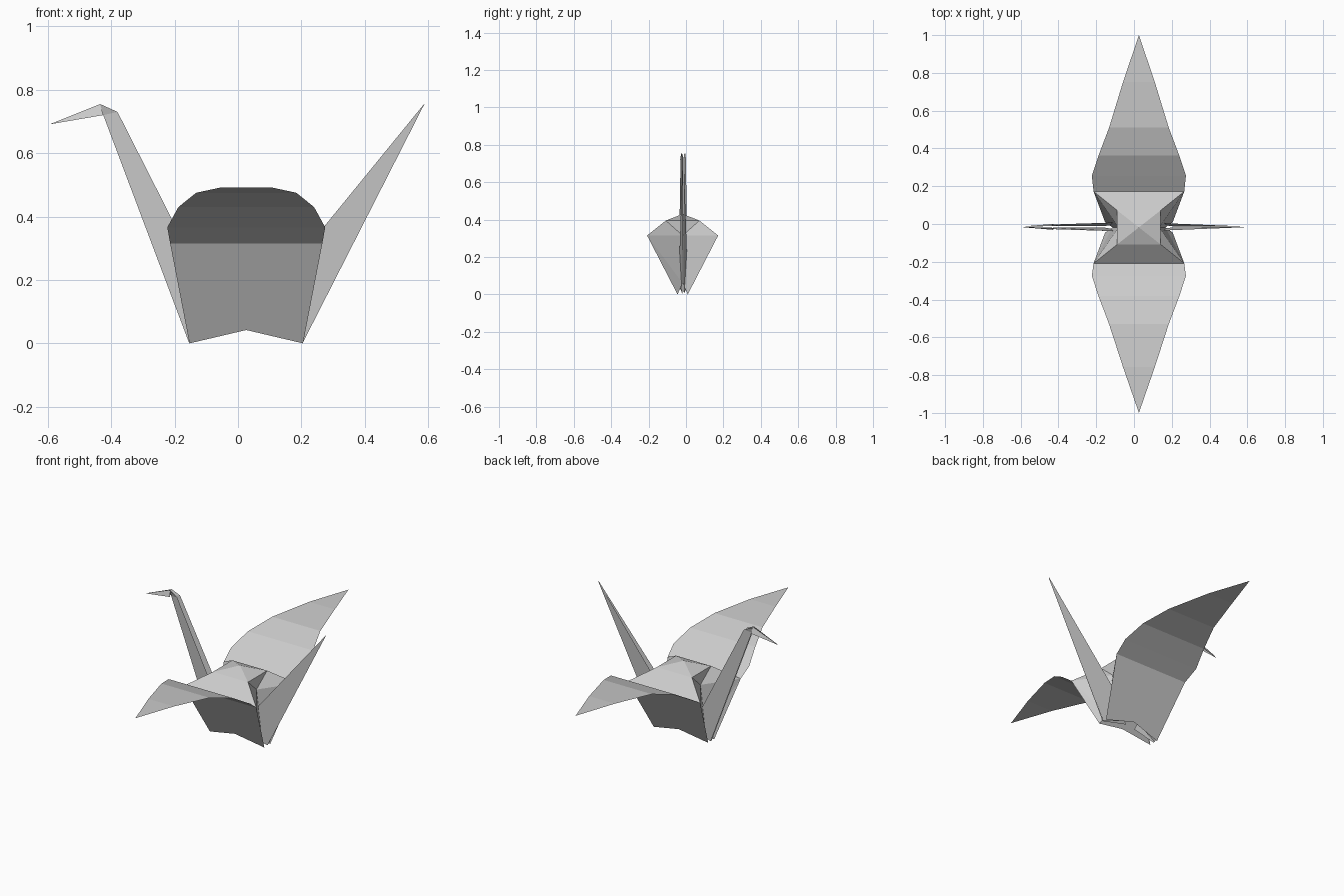
import bpy

if "Cube" in bpy.data.objects:
    bpy.data.objects.remove(bpy.data.objects["Cube"])

CX, CY = 0.026, -0.018   # centre of the folded body


def make(name, verts, faces):
    mesh = bpy.data.meshes.new(name)
    mesh.from_pydata(verts, [], faces)
    mesh.validate()
    mesh.update()
    ob = bpy.data.objects.new(name, mesh)
    bpy.context.collection.objects.link(ob)
    return ob


# Wings: side panel that turns outward into a tapering curved wing
# rows: half width, distance from centre line, height, y shift
rows = [(0.179, 0.0275, 0.0, CY), (0.24, 0.19, 0.315, CY),
        (0.249, 0.265, 0.366, -0.01), (0.214, 0.372, 0.43, -0.01),
        (0.158, 0.52, 0.475, -0.01), (0.084, 0.755, 0.491, -0.003)]
for side, name in ((-1, "front_wing"), (1, "back_wing")):
    verts = []
    for i, (w, d, z, c) in enumerate(rows):
        notch_d, notch_z = (0.049, 0.042) if i == 0 else (d, z)
        verts += [(CX - w, c + side * d, z),
                  (CX, c + side * notch_d, notch_z),
                  (CX + w, c + side * d, z)]
    verts.append((CX, side * 1.0, 0.491))
    faces = []
    for r in range(len(rows) - 1):
        for k in (0, 1):
            a = r * 3 + k
            faces.append((a, a + 1, a + 4, a + 3))
    tip, last = len(verts) - 1, 3 * (len(rows) - 1)
    faces += [(last, last + 1, tip), (last + 1, last + 2, tip)]
    if side > 0:
        faces = [f[::-1] for f in faces]
    make(name, verts, faces)

# Puffed back: a low faceted dome with steep end pockets
outer = [(-0.24, -0.19), (0.24, -0.19), (0.24, 0.19), (-0.24, 0.19)]
inner = [(-0.115, -0.09), (0.115, -0.09), (0.115, 0.09), (-0.115, 0.09)]
verts = [(CX + x, CY + y, 0.315) for x, y in outer]
verts += [(CX + x, CY + y, 0.395) for x, y in inner]
verts += [(CX, CY, 0.43), (CX - 0.108, CY, 0.315), (CX + 0.108, CY, 0.315)]
faces = [(4 + i, 4 + (i + 1) % 4, 8) for i in range(4)]
faces += [(0, 1, 5, 4), (2, 3, 7, 6),
          (5, 10, 6), (1, 10, 5), (6, 10, 2),
          (7, 9, 4), (4, 9, 0), (3, 9, 7)]
make("puffed_back", verts, faces)

# Gussets: inward folded ends joining the side panels
for s, name in ((-1, "neck_gusset"), (1, "tail_gusset")):
    verts = [(CX + s * 0.108, CY, 0.315), (CX + s * 0.14, CY, 0.06)]
    faces = []
    for t in (-1, 1):
        n = len(verts)
        verts += [(CX + s * 0.24, CY + t * 0.19, 0.315),
                  (CX + s * 0.179, CY + t * 0.0275, 0.0)]
        tris = [(0, n, 1), (n, n + 1, 1)]
        faces += tris if s * t > 0 else [f[::-1] for f in tris]
    make(name, verts, faces)


def folded(name, ridge, edge):
    """Two paper layers joined along the ridge; points are (x, z, half gap)."""
    verts, faces, n = [], [], len(ridge)
    for t in (-1, 1):
        o = len(verts)
        verts += [(x, -0.015 + t * g, z) for x, z, g in ridge + edge]
        for i in range(n - 1):
            f = (o + i, o + i + 1, o + n + i + 1, o + n + i)
            faces.append(f if t > 0 else f[::-1])
    return make(name, verts, faces)


# Neck, head and tail
folded("neck", [(-0.155, 0.003, 0.004), (-0.425, 0.72, 0.004), (-0.435, 0.755, 0.006)],
       [(-0.035, 0.05, 0.025), (-0.38, 0.73, 0.014), (-0.434, 0.754, 0.012)])
folded("head", [(-0.435, 0.755, 0.004), (-0.59, 0.693, 0.001)],
       [(-0.425, 0.72, 0.016), (-0.588, 0.692, 0.002)])
folded("tail", [(0.205, 0.003, 0.003), (0.588, 0.755, 0.001)],
       [(0.02, 0.06, 0.025), (0.587, 0.755, 0.002)])
